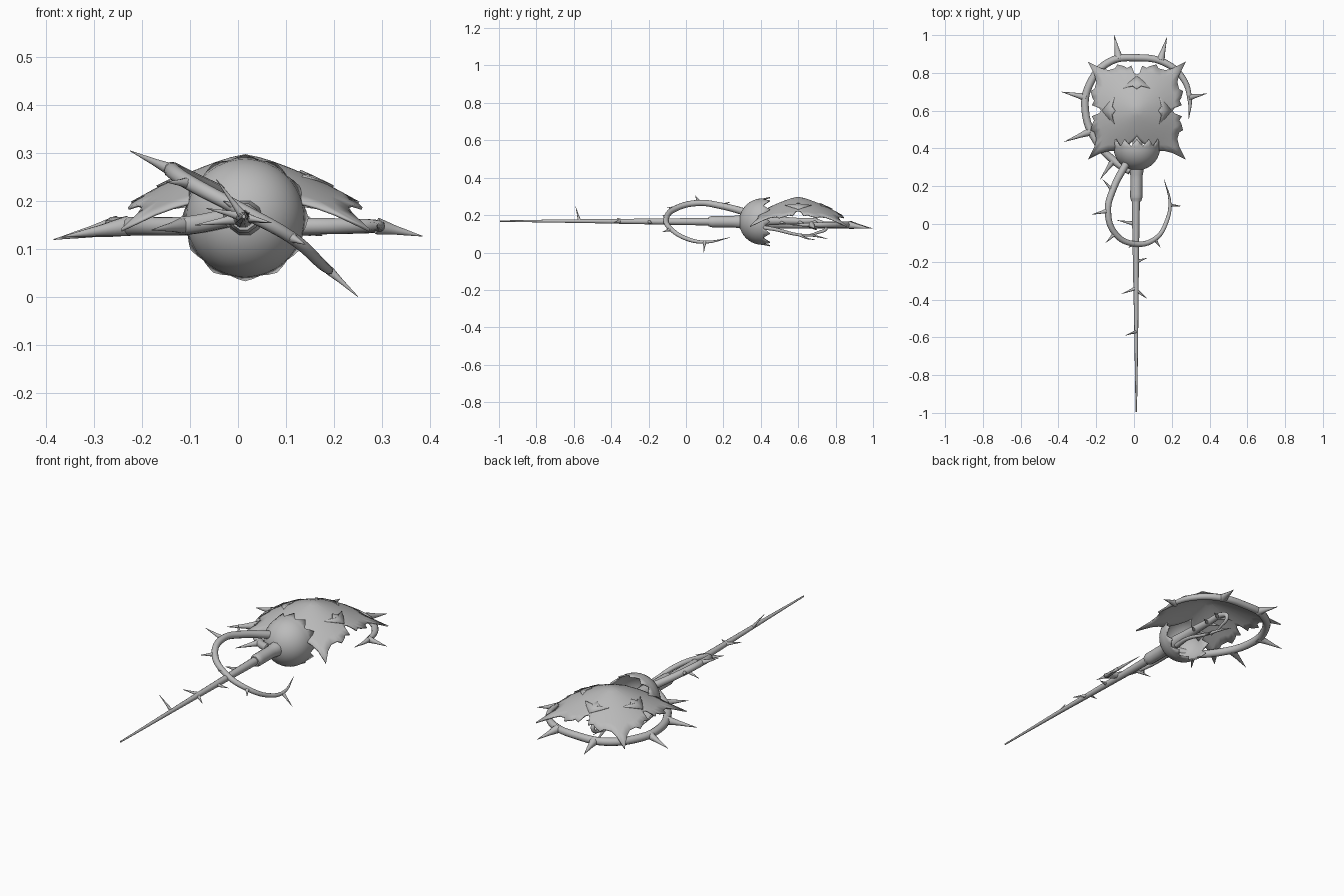
import bpy, bmesh, math
from mathutils import Vector

grey = bpy.data.materials.new("plain_grey")
grey.diffuse_color = (0.5, 0.5, 0.5, 1)
CX, CY, CZ = 0.015, 0.6, 0.165   # crown centre and shaft height


def finish(ob, angle=40):
    ob.data.materials.clear()
    ob.data.materials.append(grey)
    bpy.ops.object.select_all(action='DESELECT')
    ob.select_set(True)
    bpy.context.view_layer.objects.active = ob
    bpy.ops.object.shade_smooth_by_angle(angle=math.radians(angle))


def tubes(name, paths):
    """Each path is a list of (x, y, z, radius); swept smoothly into one mesh."""
    cu = bpy.data.curves.new(name, 'CURVE')
    cu.dimensions = '3D'
    cu.bevel_depth = 1
    cu.bevel_resolution = 3
    cu.resolution_u = 6
    cu.use_fill_caps = True
    for path in paths:
        sp = cu.splines.new('BEZIER')
        sp.bezier_points.add(len(path) - 1)
        for bp, (x, y, z, r) in zip(sp.bezier_points, path):
            bp.co = (x, y, z)
            bp.radius = r
            bp.handle_left_type = bp.handle_right_type = 'AUTO'
    ob = bpy.data.objects.new(name, cu)
    bpy.context.collection.objects.link(ob)
    bpy.ops.object.select_all(action='DESELECT')
    ob.select_set(True)
    bpy.context.view_layer.objects.active = ob
    bpy.ops.object.convert(target='MESH')
    finish(bpy.context.object, 65)


def thorn(base, tip, r):
    b, t = Vector(base), Vector(tip)
    return [(*b, r), (*b.lerp(t, 0.45), r * 0.5), (*t, 0.0008)]


def mesh_object(name, bm, thickness):
    bmesh.ops.recalc_face_normals(bm, faces=bm.faces)
    me = bpy.data.meshes.new(name)
    bm.to_mesh(me)
    bm.free()
    ob = bpy.data.objects.new(name, me)
    bpy.context.collection.objects.link(ob)
    mod = ob.modifiers.new("thickness", 'SOLIDIFY')
    mod.thickness = thickness
    mod.offset = -1
    finish(ob)


# Shaft: long needle, thicker toward the cup, with a stepped sleeve
tubes("shaft", [[(0.012, -0.995, 0.168, 0.004), (0.012, -0.6, 0.168, 0.01),
                 (0.01, -0.2, 0.166, 0.016), (0.01, 0.1, CZ, 0.021), (0.012, 0.32, CZ, 0.024)]])
tubes("sleeve", [[(0.012, 0.12, CZ, 0.026), (0.012, 0.14, CZ, 0.032),
                  (0.013, 0.25, CZ, 0.032), (0.015, 0.31, CZ, 0.04)]])
tubes("shaft_thorns", [
    thorn((0.01, -0.57, 0.17), (-0.045, -0.59, 0.245), 0.009),
    thorn((0.01, -0.34, 0.168), (-0.065, -0.37, 0.185), 0.011),
    thorn((0.01, -0.35, 0.168), (0.07, -0.395, 0.155), 0.011),
    thorn((0.01, -0.20, 0.166), (0.07, -0.18, 0.155), 0.012),
    thorn((0.01, 0.0, 0.165), (-0.09, 0.02, 0.15), 0.014)])

# Loop vine coiling around the shaft
tubes("loop_vine", [[(-0.03, 0.34, 0.21, 0.02), (-0.11, 0.185, 0.25, 0.018),
                     (-0.138, 0.07, 0.265, 0.017), (-0.1, -0.05, 0.238, 0.016),
                     (0.0, -0.105, 0.185, 0.015), (0.11, -0.08, 0.125, 0.013),
                     (0.175, 0.02, 0.068, 0.011), (0.19, 0.11, 0.056, 0.008),
                     (0.16, 0.235, 0.08, 0.001)]])
tubes("loop_thorns", [
    thorn((-0.138, 0.07, 0.265), (-0.225, 0.05, 0.305), 0.014),
    thorn((-0.115, 0.18, 0.25), (-0.165, 0.235, 0.27), 0.012),
    thorn((-0.1, -0.05, 0.238), (-0.15, -0.1, 0.24), 0.013),
    thorn((0.0, -0.105, 0.185), (-0.03, -0.125, 0.2), 0.012),
    thorn((0.11, -0.08, 0.125), (0.14, -0.125, 0.11), 0.012),
    thorn((0.19, 0.1, 0.056), (0.25, 0.095, 0.001), 0.01)])

# Ring vine around the crown
tubes("ring_vine", [[(-0.02, 0.28, 0.165, 0.02), (-0.1, 0.33, 0.15, 0.02),
                     (-0.2, 0.44, 0.148, 0.02), (-0.258, 0.6, 0.148, 0.02),
                     (-0.235, 0.74, 0.148, 0.02), (-0.127, 0.86, 0.148, 0.02),
                     (0.015, 0.88, 0.148, 0.019), (0.16, 0.855, 0.148, 0.018),
                     (0.26, 0.77, 0.148, 0.016), (0.295, 0.66, 0.148, 0.012),
                     (0.29, 0.555, 0.148, 0.001)]])
tubes("ring_thorns", [
    thorn((-0.25, 0.67, 0.148), (-0.385, 0.7, 0.12), 0.023),
    thorn((-0.23, 0.49, 0.148), (-0.37, 0.435, 0.125), 0.022),
    thorn((-0.08, 0.875, 0.148), (-0.105, 1.0, 0.128), 0.023),
    thorn((0.14, 0.868, 0.148), (0.175, 0.99, 0.128), 0.022),
    thorn((0.29, 0.67, 0.148), (0.385, 0.69, 0.127), 0.018),
    thorn((-0.11, 0.335, 0.15), (-0.18, 0.235, 0.14), 0.018)])

# Cup: hollow bowl opening toward the back, with a flared toothed rim
CUP_Y, CUP_R, TEETH = 0.408, 0.124, 12
bm = bmesh.new()
seg = TEETH * 4
rings = []
for i in range(1, 11):
    a = math.pi / 2 * i / 10
    rings.append([bm.verts.new((CX + CUP_R * math.sin(a) * math.sin(2 * math.pi * k / seg),
                                CUP_Y - CUP_R * math.cos(a),
                                CZ + CUP_R * math.sin(a) * math.cos(2 * math.pi * k / seg)))
                  for k in range(seg)])
rim = []
for k in range(seg):
    t = (0, 1, 2, 1)[k % 4]           # distance from a tooth tip
    reach = (0.04, 0.02, 0.003)[t]
    r = CUP_R + (0.008, 0.004, 0.0)[t]
    a = 2 * math.pi * k / seg
    rim.append(bm.verts.new((CX + r * math.sin(a), CUP_Y + reach, CZ + r * math.cos(a))))
rings.append(rim)
pole = bm.verts.new((CX, CUP_Y - CUP_R, CZ))
for k in range(seg):
    n = (k + 1) % seg
    bm.faces.new((pole, rings[0][k], rings[0][n]))
    for lo, hi in zip(rings, rings[1:]):
        bm.faces.new((lo[k], hi[k], hi[n], lo[n]))
mesh_object("cup", bm, 0.007)

# Crown: domed canopy whose jagged outline repeats in eight mirrored sectors
OUTLINE = [(0, .19), (4, .2), (7, .24), (13, .232), (16, .245), (23, .266),
           (27, .252), (35, .262), (40, .292), (45, .367)]


def drape(x, y, lift=0.0):
    r = math.hypot(x, y)
    drop = 0.66 * min(r, 0.24) ** 1.33 + 0.45 * max(r - 0.24, 0)
    return (CX + x, CY + y, 0.298 - drop + lift)


outline = []
for q in range(4):
    outline += [(q * 90 + a, r) for a, r in OUTLINE]
    outline += [(q * 90 + 90 - a, r) for a, r in OUTLINE[-2:0:-1]]
# the front edge is cut back so that the cup shows
outline = [(a, min(r, 0.135 + 0.0038 * abs(a - 270)) if abs(a - 270) < 30 else r) for a, r in outline]
bm = bmesh.new()
centre = bm.verts.new(drape(0, 0))
rows = []
for f in (0.15, 0.3, 0.45, 0.6, 0.75, 0.88, 1.0):
    row = []
    for a, r in outline:
        rr = f * (min(0.23, r) * (1 - f ** 4) + r * f ** 4)
        row.append(bm.verts.new(drape(rr * math.cos(math.radians(a)), rr * math.sin(math.radians(a)))))
    rows.append(row)
n = len(outline)
for k in range(n):
    j = (k + 1) % n
    bm.faces.new((centre, rows[0][k], rows[0][j]))
    for lo, hi in zip(rows, rows[1:]):
        bm.faces.new((lo[k], hi[k], hi[j], lo[j]))
mesh_object("crown", bm, 0.006)

# Star-shaped plates lying on the crown, above the side and back notches
STAR = [(.115, 0), (.135, .025), (.12, .07), (.15, .042), (.185, 0),
        (.15, -.042), (.12, -.07), (.135, -.025)]
bm = bmesh.new()
for q in range(3):
    c, s = math.cos(q * math.pi / 2), math.sin(q * math.pi / 2)
    place = lambda x, y: bm.verts.new(drape(x * c - y * s, x * s + y * c, 0.005))
    mid = place(.143, 0)
    edge = [place(x, y) for x, y in STAR]
    for k in range(8):
        bm.faces.new((mid, edge[k], edge[(k + 1) % 8]))
mesh_object("crown_plates", bm, 0.006)

# Inner stem with a hooked end and a claw vine beneath the crown
tubes("inner_stem", [[(0.018, 0.3, CZ, 0.035), (0.018, 0.45, 0.17, 0.025),
                      (0.018, 0.6, 0.168, 0.018), (0.018, 0.72, 0.16, 0.014),
                      (0.018, 0.75, 0.135, 0.01), (0.015, 0.7, 0.105, 0.007), (0.012, 0.62, 0.088, 0.002)]])
tubes("claw_vine", [[(0.02, 0.36, 0.14, 0.014), (0.04, 0.47, 0.125, 0.01),
                     (0.03, 0.6, 0.095, 0.008), (0.01, 0.68, 0.09, 0.006), (0.0, 0.76, 0.072, 0.001)],
                    [(0.03, 0.6, 0.095, 0.007), (0.05, 0.65, 0.075, 0.004), (0.06, 0.69, 0.068, 0.001)]])
tubes("stem_thorns", [thorn((0.018, y, 0.165), (0.018 + s * 0.06, y + 0.04, 0.15), 0.012)
                      for y in (0.5, 0.6, 0.68) for s in (-1, 1)])
